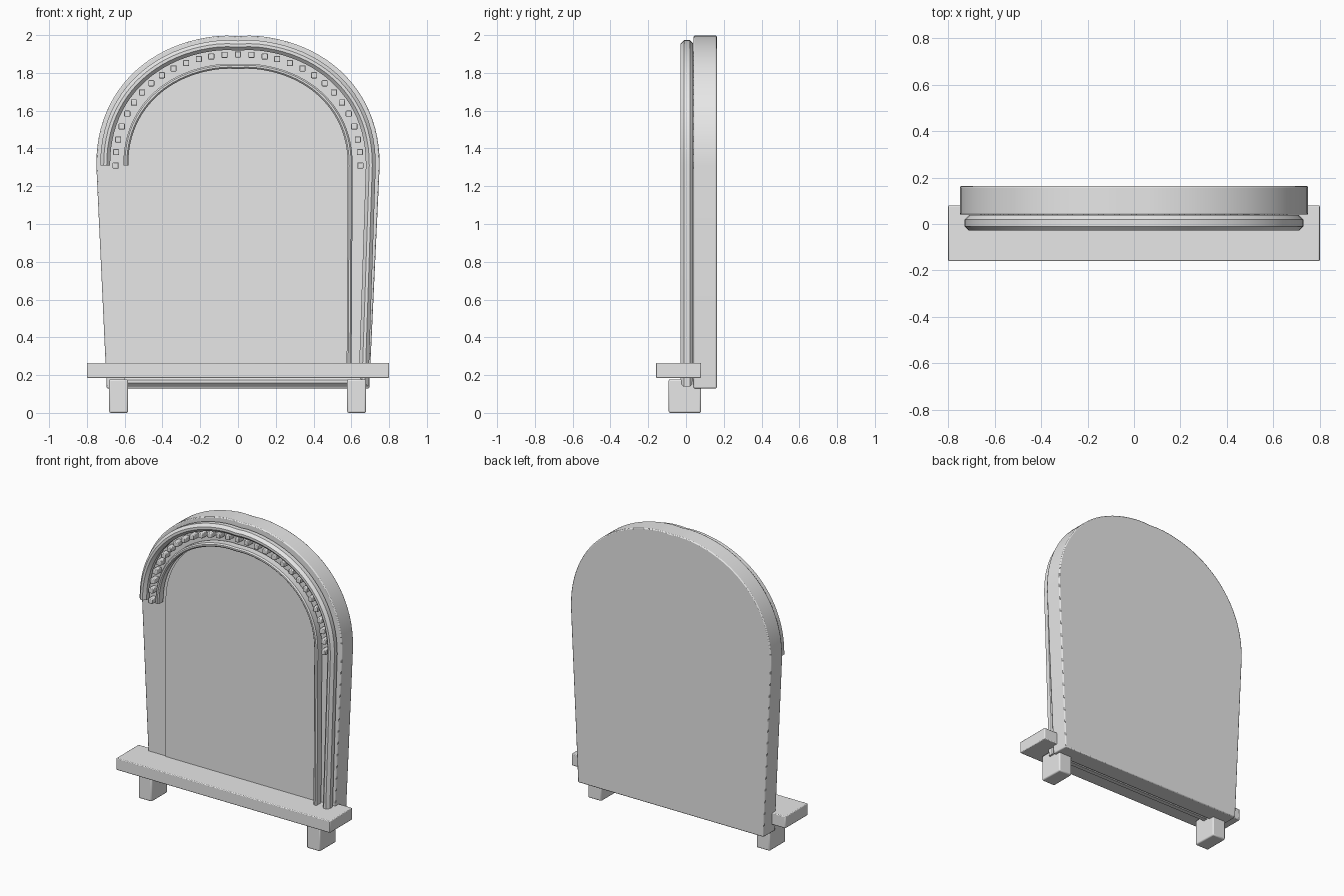
import bpy, bmesh, math
from mathutils import Vector

if "Cube" in bpy.data.objects:
    bpy.data.objects.remove(bpy.data.objects["Cube"])

stone = bpy.data.materials.new("pale grey")
stone.diffuse_color = (0.8, 0.8, 0.8, 1)
stone.use_nodes = True
stone.node_tree.nodes["Principled BSDF"].inputs["Base Color"].default_value = stone.diffuse_color
SPRING = 1.31   # height where the arch begins


def finish(name, bm, bevel=0.0):
    bmesh.ops.recalc_face_normals(bm, faces=bm.faces)
    me = bpy.data.meshes.new(name)
    bm.to_mesh(me)
    bm.free()
    ob = bpy.data.objects.new(name, me)
    bpy.context.collection.objects.link(ob)
    me.materials.append(stone)
    if bevel:
        m = ob.modifiers.new("Bevel", 'BEVEL')
        m.width, m.segments = bevel, 2
        m.limit_method = 'ANGLE'
        m.angle_limit = math.radians(50)
    bpy.ops.object.select_all(action='DESELECT')
    ob.select_set(True)
    bpy.context.view_layer.objects.active = ob
    bpy.ops.object.shade_smooth_by_angle(angle=math.radians(35))
    return ob


def arch(rx, rz, n=48, dip=0.0):
    """Slightly square arch from left to right, with a small dip at the crown."""
    pts = []
    for i in range(n + 1):
        a = math.pi * (1 - i / n)
        c, s = math.cos(a), max(math.sin(a), 0.0)
        x = rx * math.copysign(abs(c) ** (2 / 2.15), c)
        z = SPRING + rz * s ** (2 / 2.15) - dip * math.exp(-(x / 0.05) ** 2)
        pts.append((x, z))
    return pts


def slab(name, pts, y0, y1, bevel=0.0):
    bm = bmesh.new()
    f = bm.faces.new([bm.verts.new((x, y0, z)) for x, z in pts])
    r = bmesh.ops.extrude_face_region(bm, geom=[f])
    moved = [g for g in r["geom"] if isinstance(g, bmesh.types.BMVert)]
    bmesh.ops.translate(bm, verts=moved, vec=(0, y1 - y0, 0))
    return finish(name, bm, bevel)


def sweep(name, pts, section):
    """Carry a section (outward offset, y) along a path with mitred corners."""
    bm = bmesh.new()
    P = [Vector(p) for p in pts]
    rings = []
    for i, p in enumerate(P):
        a = (p - P[i - 1]).normalized() if i else (P[1] - p).normalized()
        b = (P[i + 1] - p).normalized() if i < len(P) - 1 else a
        na, nb = Vector((-a.y, a.x)), Vector((-b.y, b.x))
        n = (na + nb) / (1 + na.dot(nb))
        rings.append([bm.verts.new((p.x + n.x * o, y, p.y + n.y * o)) for o, y in section])
    k = len(section)
    for r, s in zip(rings, rings[1:]):
        for j in range(k):
            bm.faces.new((r[j], r[(j + 1) % k], s[(j + 1) % k], s[j]))
    bm.faces.new(rings[0])
    bm.faces.new(rings[-1])
    return finish(name, bm)


def chamfered(w, y0, y1, c):
    h = w / 2
    return [(-h, y0 + c), (-h + c, y0), (h - c, y0), (h, y0 + c),
            (h, y1 - c), (h - c, y1), (-h + c, y1), (-h, y1 - c)]


def box(name, x0, x1, y0, y1, z0, z1, bevel):
    return slab(name, [(x0, z0), (x1, z0), (x1, z1), (x0, z1)], y0, y1, bevel)


# Tapered back slab and thin inner panel
slab("back_slab", [(-0.695, 0.13)] + arch(0.75, 0.69, dip=0.006) + [(0.695, 0.13)], 0.04, 0.163, 0.006)
slab("inner_panel", [(-0.565, 0.17)] + arch(0.565, 0.525) + [(0.565, 0.17)], 0.033, 0.045)

# Mouldings run over the arch, down the right side and along the bottom
sweep("outer_moulding", arch(0.703, 0.64, dip=0.006) + [(0.665, 0.165), (-0.6, 0.165)],
      chamfered(0.052, -0.028, 0.038, 0.018))
sweep("inner_moulding", arch(0.594, 0.528, dip=0.004) + [(0.588, 0.19)],
      chamfered(0.026, -0.022, 0.038, 0.008))

# Row of small blocks, evenly spaced along the arch
path = [Vector(p) for p in arch(0.648, 0.588, 400)]
dist = [0.0]
for p, q in zip(path, path[1:]):
    dist.append(dist[-1] + (q - p).length)
bm = bmesh.new()
COUNT = 29
for i in range(COUNT):
    d = dist[-1] * i / (COUNT - 1)
    p = path[min(range(len(dist)), key=lambda j: abs(dist[j] - d))]
    vs = bmesh.ops.create_cube(bm, size=1)["verts"]
    bmesh.ops.scale(bm, verts=vs, vec=(0.032, 0.054, 0.032))
    bmesh.ops.translate(bm, verts=vs, vec=(p.x, 0.013, p.y))
finish("arch_blocks", bm, 0.004)

# Sill and feet
box("sill", -0.8, 0.8, -0.16, 0.08, 0.185, 0.265, 0.005)
for side, x in (("left", -0.632), ("right", 0.628)):
    box(side + "_foot", x - 0.05, x + 0.05, -0.092, 0.08, 0.0, 0.178, 0.008)
